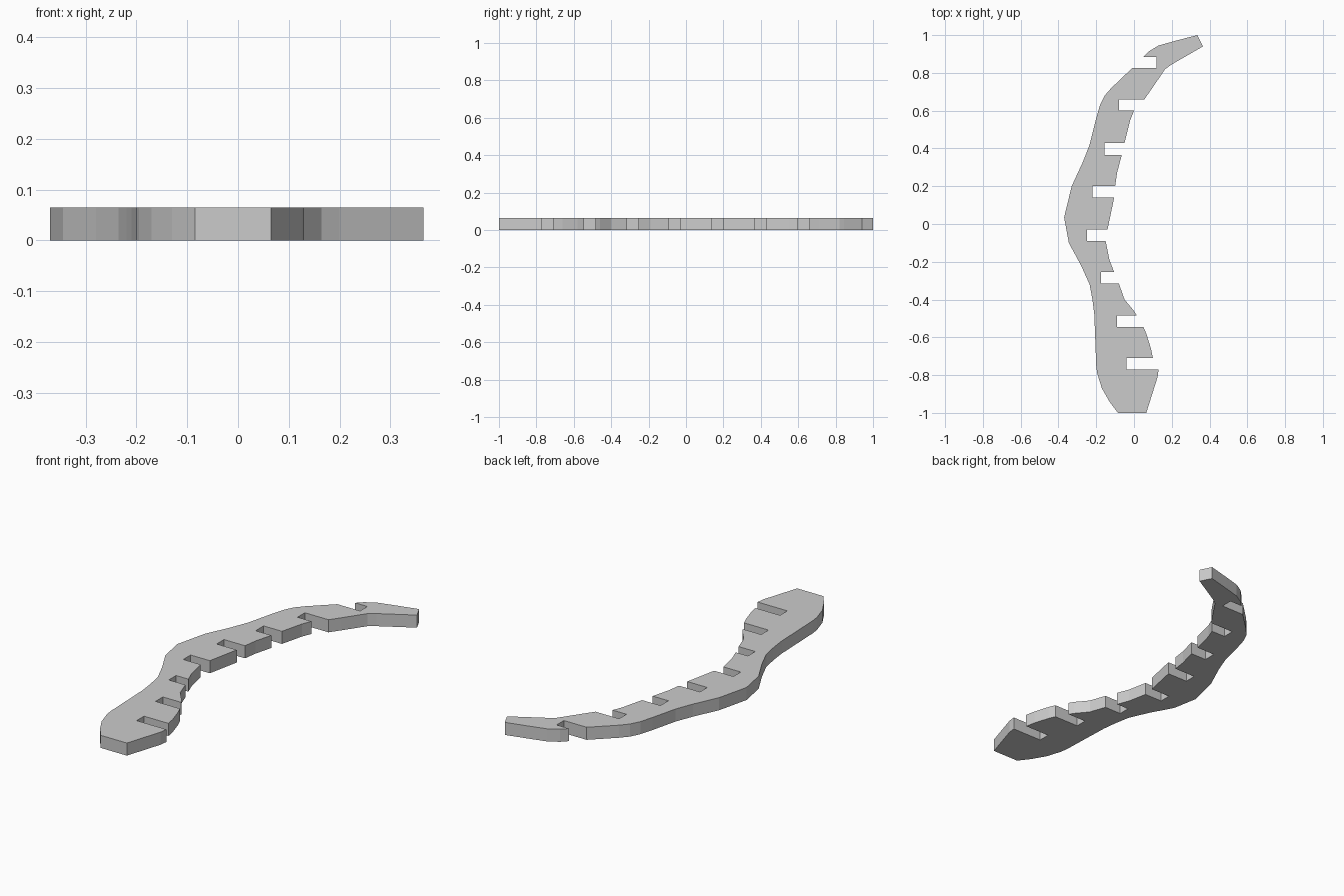
import bpy
import bmesh

cube = bpy.data.objects.get("Cube")
if cube:
    bpy.data.objects.remove(cube, do_unlink=True)

UNIT = 0.01          # the profile is drawn in hundredths
THICKNESS = 0.065

# Plain edge stretches, counter-clockwise, each followed by the x of the slot floor after it
stretches = [
    ([(-8.5, -100), (6.5, -100), (12.5, -81), (13, -77)], -4),
    ([(10, -71), (9, -66), (6.5, -58), (5, -54.5)], -9),
    ([(1.5, -48.5), (0, -46), (-5, -40), (-8, -31.5)], -17.5),
    ([(-10.5, -25.5), (-13, -19), (-15, -9)], -25),
    ([(-14, -3), (-13, 2), (-10.5, 14)], -22),
    ([(-10, 20), (-9, 27), (-6.5, 36.5)], -15.5),
    ([(-5, 43), (-2, 55), (0, 60)], -8),
    # hooked tip
    ([(5.5, 66), (9, 71), (16.5, 82), (20, 84.5), (36.5, 94), (33.5, 100),
      (22, 97), (13, 94.5), (8, 91.5), (5, 88.5)], 12),
    # smooth back edge
    ([(-1, 82.5), (-12, 72), (-15.5, 68), (-18, 63), (-20, 56), (-23.5, 42),
      (-27, 33), (-33, 20), (-37, 3.5), (-34.5, -10), (-28, -22), (-23.5, -32),
      (-22, -40), (-21, -48), (-20, -75), (-19.5, -79), (-17, -87), (-13, -94)], None),
]


def slotted_outline(parts):
    """Join the stretches, cutting a square slot between neighbours."""
    outline = []
    for index, (points, floor_x) in enumerate(parts):
        outline += points
        if floor_x is not None:
            next_start = parts[index + 1][0][0]
            outline += [(floor_x, points[-1][1]), (floor_x, next_start[1])]
    return outline


def flat_material(name, colour):
    material = bpy.data.materials.new(name)
    material.use_nodes = True
    material.diffuse_color = colour
    shader = next(n for n in material.node_tree.nodes if n.type == "BSDF_PRINCIPLED")
    shader.inputs["Base Color"].default_value = colour
    return material


def extruded_plate(name, outline, height, material):
    bm = bmesh.new()
    base = bm.faces.new([bm.verts.new((x * UNIT, y * UNIT, 0)) for x, y in outline])
    walls = bmesh.ops.extrude_face_region(bm, geom=[base], use_keep_orig=True)
    top = [v for v in walls["geom"] if isinstance(v, bmesh.types.BMVert)]
    bmesh.ops.translate(bm, verts=top, vec=(0, 0, height))
    bmesh.ops.recalc_face_normals(bm, faces=bm.faces)
    mesh = bpy.data.meshes.new(name)
    bm.to_mesh(mesh)
    bm.free()
    mesh.materials.append(material)
    plate = bpy.data.objects.new(name, mesh)
    bpy.context.collection.objects.link(plate)
    return plate


# Slotted curved plate
grey = flat_material("plain grey", (0.6, 0.6, 0.6, 1))
extruded_plate("slotted_curved_rib", slotted_outline(stretches), THICKNESS, grey)
